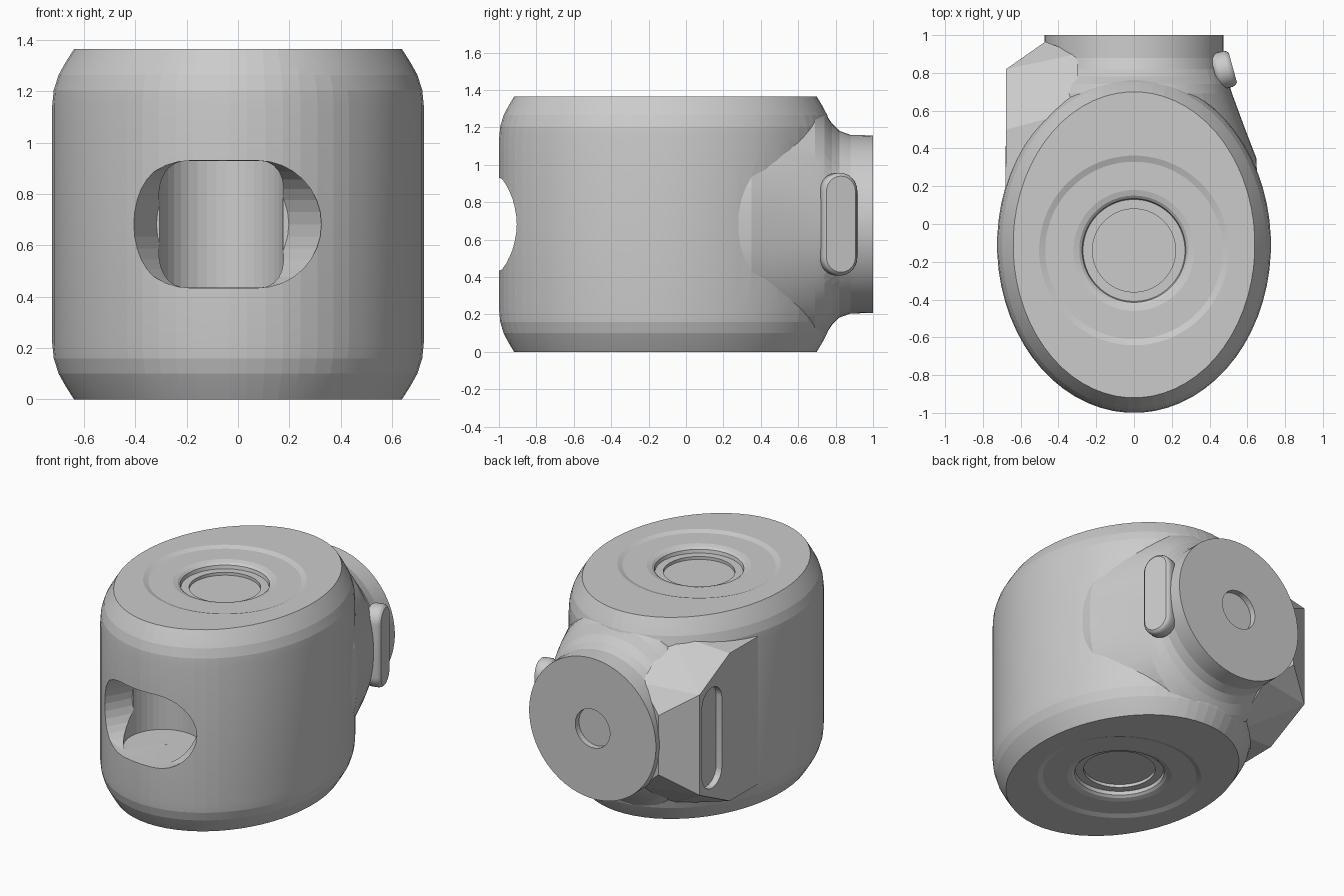
import bpy, bmesh
from math import sin, cos, pi, copysign
from mathutils import Matrix, Vector

if "Cube" in bpy.data.objects:
    bpy.data.objects.remove(bpy.data.objects["Cube"], do_unlink=True)

MID = 0.6825      # half of the height
HOLE_Y = -0.14    # axis of the round recesses

grey = bpy.data.materials.new("light grey")
grey.use_nodes = True
grey.diffuse_color = (0.6, 0.6, 0.6, 1)
grey.node_tree.nodes["Principled BSDF"].inputs["Base Color"].default_value = (0.6, 0.6, 0.6, 1)


def finish(name, bm):
    bmesh.ops.recalc_face_normals(bm, faces=bm.faces)
    mesh = bpy.data.meshes.new(name)
    bm.to_mesh(mesh)
    bm.free()
    mesh.materials.append(grey)
    obj = bpy.data.objects.new(name, mesh)
    bpy.context.scene.collection.objects.link(obj)
    return obj


def loft(name, rings):
    """Skin a list of equal-length point rings and cap both ends."""
    bm = bmesh.new()
    loops = [[bm.verts.new(p) for p in ring] for ring in rings]
    n = len(loops[0])
    for a, b in zip(loops, loops[1:]):
        for i in range(n):
            j = (i + 1) % n
            bm.faces.new((a[i], a[j], b[j], b[i]))
    bm.faces.new(loops[0])
    bm.faces.new(loops[-1])
    return finish(name, bm)


def oval(rx, ry, n=64, power=2.0):
    pts = []
    for i in range(n):
        t = 2 * pi * (i + 0.5) / n
        pts.append((copysign(abs(cos(t)) ** (2 / power) * rx, cos(t)),
                    copysign(abs(sin(t)) ** (2 / power) * ry, sin(t))))
    return pts


def stadium(half, r, n=32):
    """Pill outline: two half circles, long direction first."""
    pts = []
    for end in (0, 1):
        for i in range(n // 2 + 1):
            t = -pi / 2 + pi * i / (n // 2) + pi * end
            pts.append(((half if end == 0 else -half) + r * cos(t), r * sin(t)))
    return pts


def apply_boolean(target, tool, operation):
    mod = target.modifiers.new(operation, 'BOOLEAN')
    mod.operation = operation
    mod.solver = 'EXACT'
    mod.object = tool
    deps = bpy.context.evaluated_depsgraph_get()
    mesh = bpy.data.meshes.new_from_object(target.evaluated_get(deps))
    target.modifiers.clear()
    target.data = mesh
    bpy.data.objects.remove(tool, do_unlink=True)


# Main housing: oval drum with rounded rims
rim = [(0, 0.085), (0.05, 0.053), (0.1, 0.025), (0.16, 0.006), (0.22, 0)]
levels = rim + [(2 * MID - z, i) for z, i in reversed(rim)]
housing = loft("housing", [[(x, y - 0.11, z) for x, y in oval(0.725 - i, 0.89 - 0.94 * i)]
                           for z, i in levels])

# Flared round neck at the back
sections = [(1.0, 0.475, 0.475, 2), (0.88, 0.475, 0.478, 2), (0.82, 0.482, 0.5, 2),
            (0.78, 0.492, 0.54, 2.05), (0.74, 0.505, 0.6, 2.1), (0.69, 0.52, 0.645, 2.15),
            (0.5, 0.59, 0.65, 2.4), (0.35, 0.648, 0.63, 2.5), (0.1, 0.66, 0.5, 2.5)]
neck = loft("neck", [[(x, y, z + MID) for x, z in oval(rx, rz, 64, p)]
                     for y, rx, rz, p in sections])
apply_boolean(housing, neck, 'UNION')

# Flat sided shoulder beside the neck
bm = bmesh.new()
for x, y, h in [(-0.677, 0.82, 0.34), (-0.677, 0.5, 0.5), (-0.68, 0.2, 0.5),
                (-0.47, 0.965, 0.2), (-0.3, 0.9, 0.35), (-0.3, 0.6, 0.58), (-0.3, 0.2, 0.55)]:
    for s in (-1, 1):
        bm.verts.new((x, y, MID + s * h))
bmesh.ops.convex_hull(bm, input=bm.verts)
apply_boolean(housing, finish("shoulder", bm), 'UNION')

# Round stepped recesses in the top and the bottom
profile = [(0.22, -0.075), (0.22, -0.055), (0.27, -0.055), (0.275, -0.032), (0.29, -0.02),
           (0.32, -0.012), (0.47, -0.012), (0.505, 0.001), (0.505, 0.05)]
for side in (-1, 1):
    cutter = loft("recess_cutter", [[(x, y + HOLE_Y, MID + side * (MID + d))
                                     for x, y in oval(r, r)] for r, d in profile])
    apply_boolean(housing, cutter, 'DIFFERENCE')

# Front window narrowing into an upright round chamber
window = loft("window_cutter", [[(x + cx, y, z + MID) for x, z in stadium(half, 0.248)]
                                for y, half, cx in [(-1.1, 0.132, -0.055), (-0.9, 0.132, -0.055),
                                                    (-0.68, 0.01, -0.06)]])
apply_boolean(housing, window, 'DIFFERENCE')
chamber = loft("chamber_cutter", [[(x - 0.065, y - 0.71, MID + z) for x, y in oval(0.243, 0.243, 40)]
                                  for z in (-0.247, 0.247)])
apply_boolean(housing, chamber, 'DIFFERENCE')

# Pill recess in the shoulder
slot = loft("slot_cutter", [[(x, y + 0.69, z + MID) for z, y in stadium(0.235, 0.105)]
                            for x in (-0.635, -0.75)])
apply_boolean(housing, slot, 'DIFFERENCE')

# Shallow round recess in the neck face
socket = loft("socket_cutter", [[(x, y, z + MID) for x, z in oval(0.13, 0.13, 40)]
                                for y in (0.96, 1.1)])
apply_boolean(housing, socket, 'DIFFERENCE')

# Raised pill tab beside the neck, with rounded edges
layers = [(-0.05, 0.018), (-0.04, 0.006), (-0.025, 0), (0.025, 0), (0.04, 0.006), (0.05, 0.018)]
tab = loft("side_tab", [[(x, y, z) for z, y in stadium(0.177, 0.098 - i)] for x, i in layers])
tab.data.transform(Matrix.Translation(Vector((0.475, 0.815, MID))) @ Matrix.Rotation(0.27, 4, 'Z'))

# Soft shading with crisp edges
for obj in (housing, tab):
    bpy.ops.object.select_all(action='DESELECT')
    obj.select_set(True)
    bpy.context.view_layer.objects.active = obj
    bpy.ops.object.shade_smooth_by_angle(angle=0.1 if obj is housing else 0.6)
